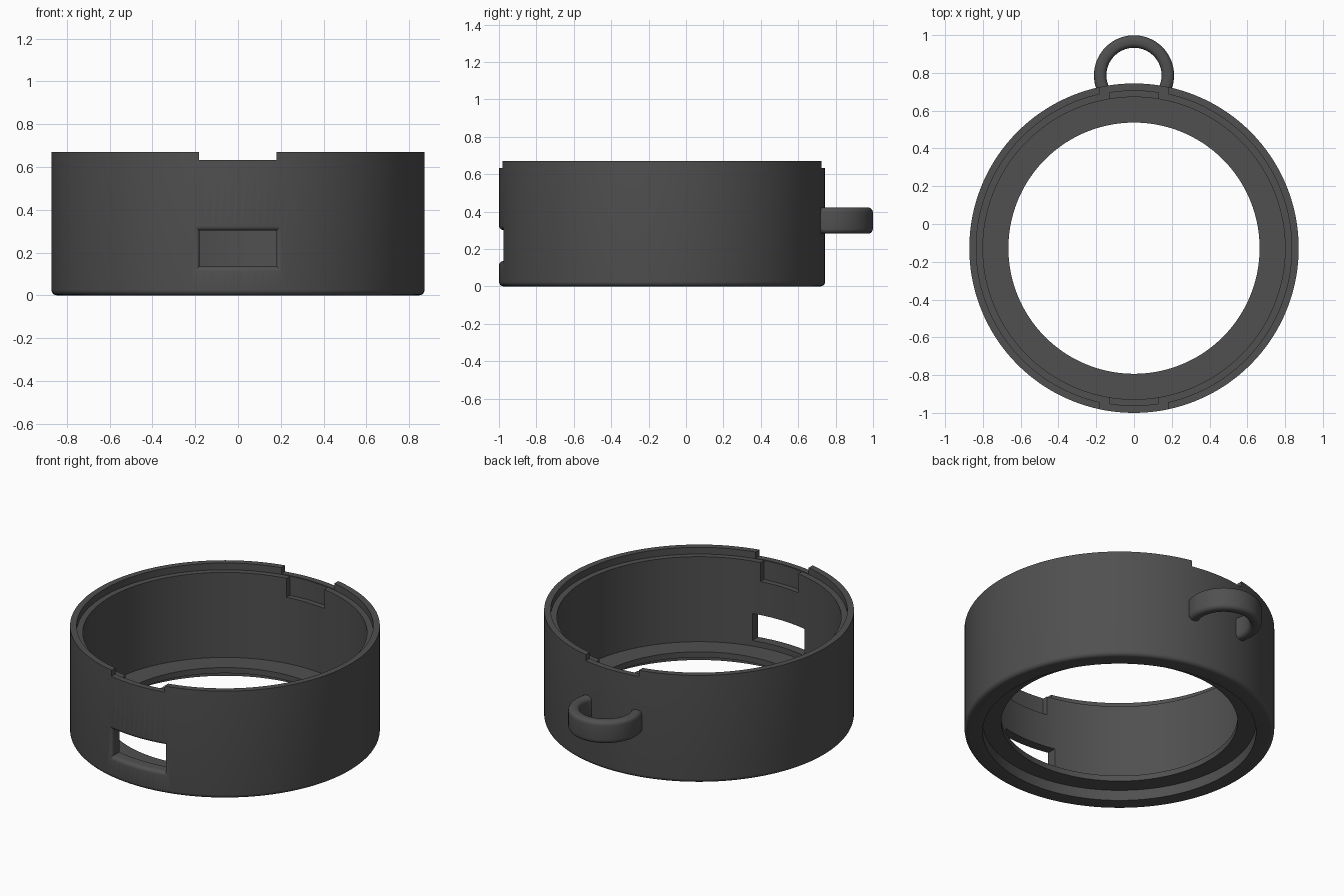
import bpy, bmesh, math

if "Cube" in bpy.data.objects:
    bpy.data.objects.remove(bpy.data.objects["Cube"])

CY = -0.128          # body axis, y
R_OUT, R_RIM, R_IN, R_HOLE, R_REC = 0.872, 0.835, 0.80, 0.665, 0.77
H = 0.67
SIDES = 160

mat = bpy.data.materials.new("charcoal plastic")
mat.diffuse_color = (0.08, 0.08, 0.08, 1)
mat.use_nodes = True
mat.node_tree.nodes["Principled BSDF"].inputs["Base Color"].default_value = mat.diffuse_color


def finish(name, bm):
    bmesh.ops.recalc_face_normals(bm, faces=bm.faces)
    me = bpy.data.meshes.new(name)
    bm.to_mesh(me)
    bm.free()
    me.materials.append(mat)
    ob = bpy.data.objects.new(name, me)
    bpy.context.collection.objects.link(ob)
    return ob


def bridge(bm, a, b):
    n = len(a)
    for i in range(n):
        bm.faces.new((a[i], a[(i + 1) % n], b[(i + 1) % n], b[i]))


def smooth(ob):
    bpy.ops.object.select_all(action='DESELECT')
    ob.select_set(True)
    bpy.context.view_layer.objects.active = ob
    bpy.ops.object.shade_smooth_by_angle(angle=math.radians(30))


def fillet(cx, cy, r, a0, a1, n=5):
    return [(cx + r * math.cos(math.radians(a0 + (a1 - a0) * i / n)),
             cy + r * math.sin(math.radians(a0 + (a1 - a0) * i / n)))
            for i in range(n + 1)]


def curved_cutter(name, sections, side):
    """Loft of rectangles wrapped on the body: (radius, half width, z0, z1)."""
    bm = bmesh.new()
    n = 16
    loops = []
    for r, w, z0, z1 in sections:
        xs = [-w + 2 * w * i / n for i in range(n + 1)]
        pts = [(x, z0) for x in xs] + [(x, z1) for x in reversed(xs)]
        loops.append([bm.verts.new((x, CY + side * math.sqrt(r * r - x * x), z))
                      for x, z in pts])
    for a, b in zip(loops, loops[1:]):
        bridge(bm, a, b)
    for lp in (loops[0], loops[-1]):
        for i in range(n):
            bm.faces.new((lp[i], lp[i + 1], lp[-2 - i], lp[-1 - i]))
    return finish(name, bm)


# Body: lathed shell with rebated rim, floor lip and recessed underside
profile = ([(R_REC, 0)] + fillet(R_OUT - 0.025, 0.025, 0.025, -90, 0) +
           [(R_OUT, H), (R_RIM, H), (R_RIM, 0.628), (R_IN, 0.628), (R_IN, 0.10),
            (R_HOLE, 0.10), (R_HOLE, 0.065), (R_REC, 0.065)])
bm = bmesh.new()
rings = []
for i in range(SIDES):
    a = 2 * math.pi * (i + 0.5) / SIDES
    rings.append([bm.verts.new((r * math.cos(a), CY + r * math.sin(a), z))
                  for r, z in profile])
for i in range(SIDES):
    bridge(bm, rings[i], rings[(i + 1) % SIDES])
body = finish("body_shell", bm)

cutters = []

# Rim notches front and back
bm = bmesh.new()
bmesh.ops.create_cube(bm, size=1)
for v in bm.verts:
    v.co = (v.co.x * 0.364 - 0.001, v.co.y * 2.4, 0.632 if v.co.z < 0 else 0.8)
cutters.append(finish("rim_notch_cutter", bm))

# Shallow pockets on the inner wall under the notches
for side, label in ((-1, "front"), (1, "back")):
    cutters.append(curved_cutter(label + "_pocket_cutter",
                                 [(0.72, 0.13, 0.51, 0.75), (0.833, 0.13, 0.51, 0.75)], side))

# Front window with rounded outer edge
f = 0.022
sections = [(0.72, 0.18, 0.135, 0.302)]
for i in range(6):
    t = math.pi / 2 * i / 5
    g = f * (1 - math.cos(t))
    sections.append((R_OUT - f + f * math.sin(t), 0.18 + g, 0.135 - g, 0.302 + g))
sections.append((R_OUT + 0.06, 0.18 + f, 0.135 - f, 0.302 + f))
cutters.append(curved_cutter("window_cutter", sections, -1))

for c in cutters:
    m = body.modifiers.new(c.name, 'BOOLEAN')
    m.operation, m.solver, m.object = 'DIFFERENCE', 'EXACT', c
bpy.context.view_layer.objects.active = body
for c in cutters:
    bpy.ops.object.modifier_apply(modifier=c.name)
    bpy.data.objects.remove(c)
smooth(body)

# Back loop: rounded rectangle section swept along an arc into the wall
w, h, r, zc, yc, rm = 0.033, 0.07, 0.026, 0.352, 0.787, 0.179
section = (fillet(w - r, h - r, r, 0, 90) + fillet(r - w, h - r, r, 90, 180) +
           fillet(r - w, r - h, r, 180, 270) + fillet(w - r, r - h, r, 270, 360))
bm = bmesh.new()
steps = 56
loops = []
for i in range(steps + 1):
    a = math.radians(-28 + 236 * i / steps)
    loops.append([bm.verts.new(((rm + u) * math.cos(a), yc + (rm + u) * math.sin(a), zc + v))
                  for u, v in section])
for a, b in zip(loops, loops[1:]):
    bridge(bm, a, b)
bm.faces.new(loops[0])
bm.faces.new(loops[-1])
smooth(finish("back_loop", bm))
